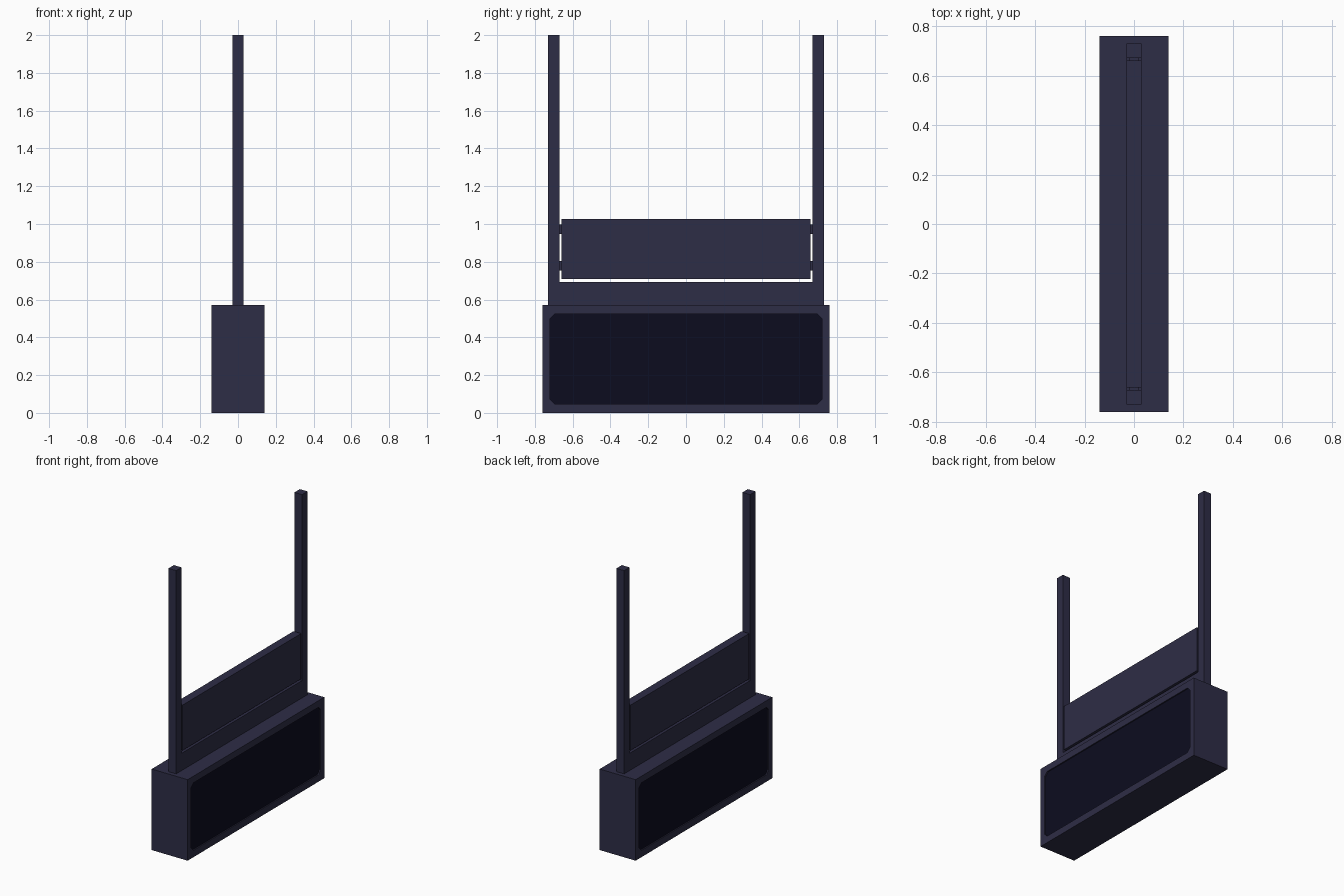
import bpy, bmesh

if "Cube" in bpy.data.objects:
    bpy.data.objects.remove(bpy.data.objects["Cube"])


def material(name, rgb):
    m = bpy.data.materials.new(name)
    m.diffuse_color = (*rgb, 1)
    m.use_nodes = True
    m.node_tree.nodes["Principled BSDF"].inputs["Base Color"].default_value = m.diffuse_color
    return m


FRAME = material("dark slate", (0.027, 0.026, 0.061))
SCREEN = material("midnight screen", (0.0036, 0.0036, 0.0135))


def finish(name, bm, mats):
    bmesh.ops.recalc_face_normals(bm, faces=bm.faces)
    me = bpy.data.meshes.new(name)
    bm.to_mesh(me)
    bm.free()
    for m in mats:
        me.materials.append(m)
    ob = bpy.data.objects.new(name, me)
    bpy.context.collection.objects.link(ob)
    return ob


def prism(name, outline, half_x):
    """Extrude a (y, z) outline symmetrically along x."""
    bm = bmesh.new()
    f = bm.faces.new([bm.verts.new((-half_x, y, z)) for y, z in outline])
    ext = bmesh.ops.extrude_face_region(bm, geom=[f])
    verts = [v for v in ext["geom"] if isinstance(v, bmesh.types.BMVert)]
    bmesh.ops.translate(bm, verts=verts, vec=(2 * half_x, 0, 0))
    return finish(name, bm, [FRAME])


def rect(y0, y1, z0, z1):
    return [(y0, z0), (y1, z0), (y1, z1), (y0, z1)]


# Base cabinet with a recessed, corner-cut screen on both long sides
X, Y, H = 0.14, 0.76, 0.57
RECESS, CUT = 0.008, 0.025
SY, Z0, Z1 = 0.72, 0.048, 0.523
octagon = [(-SY, Z0 + CUT), (-SY + CUT, Z0), (SY - CUT, Z0), (SY, Z0 + CUT),
           (SY, Z1 - CUT), (SY - CUT, Z1), (-SY + CUT, Z1), (-SY, Z1 - CUT)]
bm = bmesh.new()
rings = []
for s in (-1, 1):
    outer = [bm.verts.new((s * X, y, z)) for y, z in rect(-Y, Y, 0, H)]
    rim = [bm.verts.new((s * X, y, z)) for y, z in octagon]
    deep = [bm.verts.new((s * (X - RECESS), y, z)) for y, z in octagon]
    for i in range(4):
        j = (i + 1) % 4
        a, b, c = rim[2 * i], rim[2 * i + 1], rim[(2 * i + 2) % 8]
        bm.faces.new((outer[i], b, a))
        bm.faces.new((outer[i], outer[j], c, b))
    for i in range(8):
        j = (i + 1) % 8
        bm.faces.new((rim[i], rim[j], deep[j], deep[i]))
    bm.faces.new(deep).material_index = 1
    rings.append(outer)
for i in range(4):
    j = (i + 1) % 4
    bm.faces.new((rings[0][i], rings[0][j], rings[1][j], rings[1][i]))
finish("base_cabinet", bm, [FRAME, SCREEN])

# U-shaped upright frame: two posts joined by a low sill
prism("upright_frame", [(-0.73, H), (0.73, H), (0.73, 2), (0.67, 2),
                        (0.67, 0.692), (-0.67, 0.692), (-0.67, 2), (-0.73, 2)], 0.03)

# Panel hung between the posts
prism("hanging_panel", rect(-0.66, 0.66, 0.708, 1.027), 0.03)

# Small brackets bridging the gap between panel and posts
for side, s in (("left", -1), ("right", 1)):
    for level, z in (("lower", 0.78), ("upper", 0.972)):
        y0, y1 = sorted((s * 0.655, s * 0.675))
        prism(f"bracket_{side}_{level}", rect(y0, y1, z - 0.025, z + 0.025), 0.02)
